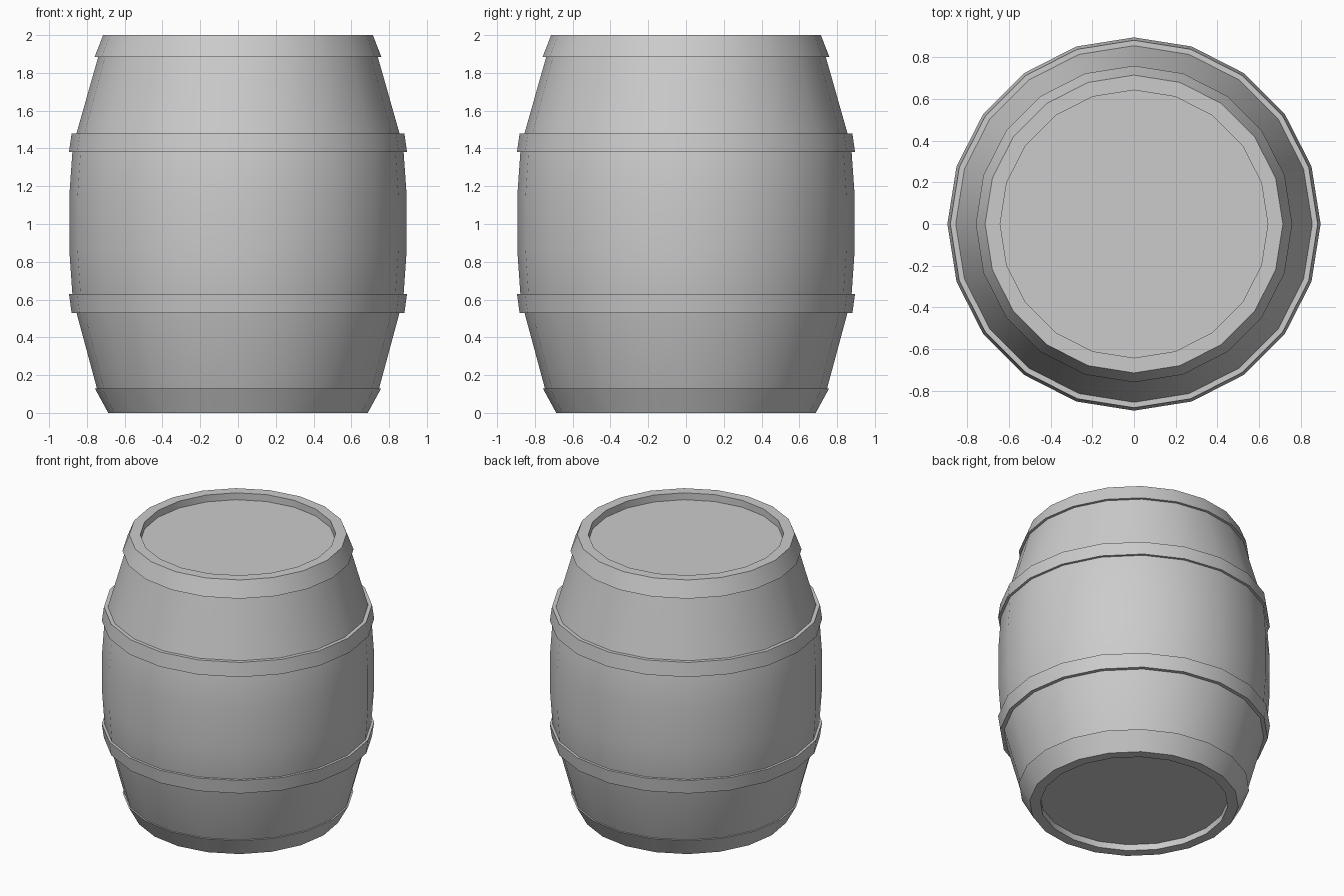
import bpy, bmesh
from math import cos, sin, radians, pi

if "Cube" in bpy.data.objects:
    bpy.data.objects.remove(bpy.data.objects["Cube"])

SIDES = 20


def lathe(name, profile, caps=False):
    """Spin an (r, z) profile, listed bottom to top, around z."""
    bm = bmesh.new()
    rings = [[bm.verts.new((r * cos(2 * pi * i / SIDES), r * sin(2 * pi * i / SIDES), z))
              for i in range(SIDES)] for r, z in profile]
    for a, b in zip(rings, rings[1:]):
        for i in range(SIDES):
            j = (i + 1) % SIDES
            bm.faces.new((a[i], a[j], b[j], b[i]))
    if caps:
        bm.faces.new(rings[0][::-1])
        bm.faces.new(rings[-1])
    mesh = bpy.data.meshes.new(name)
    bm.to_mesh(mesh)
    bm.free()
    obj = bpy.data.objects.new(name, mesh)
    bpy.context.collection.objects.link(obj)
    bpy.ops.object.select_all(action='DESELECT')
    obj.select_set(True)
    bpy.context.view_layer.objects.active = obj
    bpy.ops.object.shade_smooth_by_angle(angle=radians(30))
    return obj


# Bulging body with a recessed lid at each end
lathe("barrel_body", [
    (0.617, 0.045), (0.617, 0.0), (0.687, 0.0), (0.747, 0.13),
    (0.855, 0.53), (0.877, 0.63), (0.893, 0.86),
    (0.893, 1.15), (0.877, 1.38), (0.855, 1.48),
    (0.74, 1.885), (0.714, 2.0), (0.642, 2.0), (0.642, 1.95)], caps=True)

# Hoops: each starts and ends on the body surface
lathe("bottom_hoop", [(0.687, 0.0), (0.758, 0.13), (0.747, 0.13)])
lathe("lower_hoop", [(0.855, 0.53), (0.881, 0.53), (0.895, 0.63), (0.877, 0.63)])
lathe("upper_hoop", [(0.877, 1.38), (0.895, 1.38), (0.881, 1.48), (0.855, 1.48)])
lathe("top_hoop", [(0.74, 1.885), (0.759, 1.885), (0.714, 2.0)])
